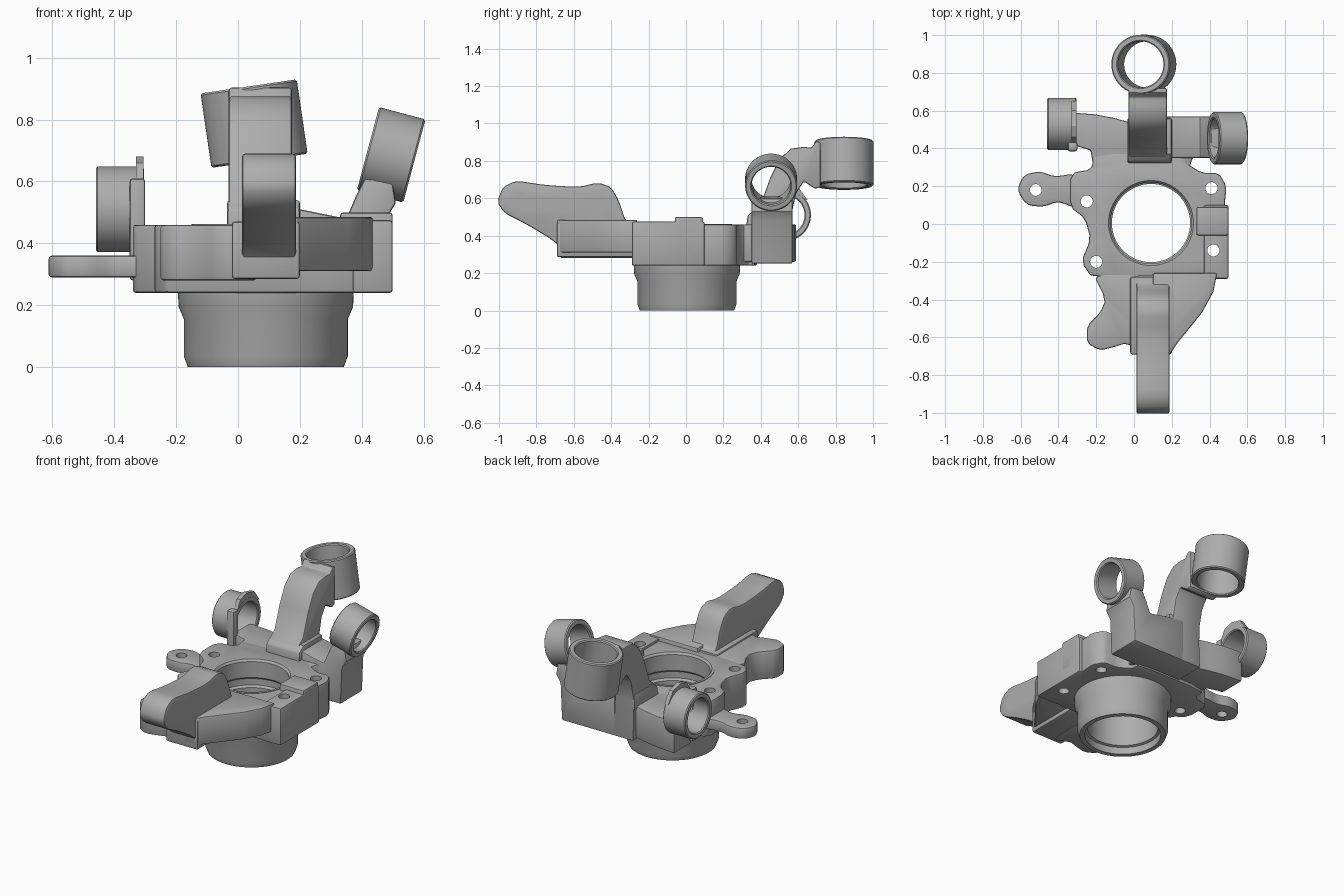
import bpy, bmesh, math
from mathutils import Vector, Matrix

cube = bpy.data.objects.get("Cube")
if cube:
    bpy.data.objects.remove(cube)

steel = bpy.data.materials.new("cast grey metal")
steel.use_nodes = True
GREY = (0.42, 0.42, 0.42, 1)
steel.diffuse_color = GREY
steel.node_tree.nodes["Principled BSDF"].inputs["Base Color"].default_value = GREY


def finish(name, bm):
    """Turn a bmesh into a named, coloured object."""
    bmesh.ops.recalc_face_normals(bm, faces=bm.faces)
    mesh = bpy.data.meshes.new(name)
    bm.to_mesh(mesh)
    bm.free()
    mesh.materials.append(steel)
    obj = bpy.data.objects.new(name, mesh)
    bpy.context.collection.objects.link(obj)
    return obj


def bake(obj):
    """Apply the modifiers of an object."""
    graph = bpy.context.evaluated_depsgraph_get()
    obj_eval = obj.evaluated_get(graph)
    mesh = bpy.data.meshes.new_from_object(obj_eval)
    obj.modifiers.clear()
    obj.data = mesh


def soften(points, rounds):
    """Cut the corners of a closed outline to round it."""
    for _ in range(rounds):
        cut = []
        for i, (u, v) in enumerate(points):
            p, q = points[i - 1], points[(i + 1) % len(points)]
            for s, t in (p, q):
                cut.append((u + (s - u) * 0.2, v + (t - v) * 0.2))
        points = cut
    return points


def prism(name, points, low, high, axis="z", rounds=0, bevel=0.01):
    """Extrude an outline between two levels along an axis."""
    place = {"x": lambda u, v, w: (w, u, v),
             "y": lambda u, v, w: (u, w, v),
             "z": lambda u, v, w: (u, v, w)}[axis]
    bm = bmesh.new()
    base = bm.faces.new([bm.verts.new(place(u, v, low)) for u, v in soften(points, rounds)])
    top = bmesh.ops.extrude_face_region(bm, geom=[base])["geom"]
    shift = Vector(place(0, 0, high - low))
    bmesh.ops.translate(bm, verts=[g for g in top if isinstance(g, bmesh.types.BMVert)], vec=shift)
    obj = finish(name, bm)
    if bevel:
        mod = obj.modifiers.new("soft edges", "BEVEL")
        mod.width = bevel
        mod.segments = 2
        mod.angle_limit = math.radians(40)
        bake(obj)
    return obj


def block(name, x, y, z, bevel=0.01):
    corners = [(x[0], y[0]), (x[1], y[0]), (x[1], y[1]), (x[0], y[1])]
    return prism(name, corners, *z, bevel=bevel)


def lathe(name, profile, centre, direction=(0, 0, 1), steps=64):
    """Revolve a closed (radius, height) profile around a direction."""
    turn = Vector(direction).to_track_quat("Z", "Y").to_matrix().to_4x4()
    bm = bmesh.new()
    loops = []
    for i in range(steps):
        a = math.tau * i / steps
        loops.append([bm.verts.new((r * math.cos(a), r * math.sin(a), h)) for r, h in profile])
    n = len(profile)
    for i in range(steps):
        a, b = loops[i], loops[(i + 1) % steps]
        for j in range(n):
            k = (j + 1) % n
            bm.faces.new((a[j], b[j], b[k], a[k]))
    bm.transform(Matrix.Translation(centre) @ turn)
    return finish(name, bm)


def ring(name, centre, direction, length, outer, inner):
    h, c = length / 2, 0.006
    return lathe(name, [(inner, -h + c), (inner + c, -h), (outer - c, -h), (outer, -h + c),
                        (outer, h - c), (outer - c, h), (inner + c, h), (inner, h - c)],
                 centre, direction)


def drill(parts, centre, radius, direction=(0, 0, 1), length=1):
    """Bore a round hole through the given parts."""
    bm = bmesh.new()
    bmesh.ops.create_cone(bm, cap_ends=True, segments=48, radius1=radius,
                          radius2=radius, depth=length)
    turn = Vector(direction).to_track_quat("Z", "Y").to_matrix().to_4x4()
    bm.transform(Matrix.Translation(centre) @ turn)
    cutter = finish("drill", bm)
    cutter.hide_render = True
    for part in parts:
        mod = part.modifiers.new("hole", "BOOLEAN")
        mod.operation = "DIFFERENCE"
        mod.solver = "EXACT"
        mod.object = cutter
        bake(part)
    bpy.data.objects.remove(cutter)


# Hub sleeve with a stepped bore
HUB = (0.09, 0.005, 0)
lathe("hub_sleeve", [(0.222, 0), (0.252, 0), (0.265, 0.035), (0.265, 0.155), (0.282, 0.195),
                     (0.285, 0.26), (0.24, 0.26), (0.24, 0.463), (0.225, 0.463), (0.215, 0.45),
                     (0.215, 0.35), (0.222, 0.34), (0.222, 0.3), (0.207, 0.29), (0.207, 0.05),
                     (0.222, 0.045)], HUB)

# Main flange around the hub
flange = prism("flange", [(-0.34, 0.27), (-0.34, 0.09), (-0.26, 0.03), (-0.23, -0.08),
                          (-0.28, -0.2), (-0.22, -0.29), (0.42, -0.29), (0.48, -0.25),
                          (0.48, 0.1), (0.49, 0.2), (0.45, 0.27), (0.36, 0.27), (0.28, 0.32),
                          (0.28, 0.38), (-0.22, 0.38), (-0.22, 0.29)], 0.24, 0.46, rounds=1)
pad = block("side_pad", (0.37, 0.5), (-0.29, 0.1), (0.24, 0.475))
boss = block("sensor_boss", (0.33, 0.5), (-0.06, 0.09), (0.3, 0.5))
ear = prism("side_ear", [(-0.3, 0.27), (-0.42, 0.25), (-0.5, 0.28), (-0.585, 0.26), (-0.62, 0.18),
                         (-0.57, 0.1), (-0.48, 0.09), (-0.4, 0.12), (-0.3, 0.08)],
            0.29, 0.36, rounds=2)
drill([flange], HUB, 0.232, length=2)
for x, y in ((-0.25, 0.12), (-0.2, -0.2), (0.42, -0.14), (0.41, 0.19)):
    drill([flange, pad], (x, y, 0.3), 0.032)
drill([ear], (-0.52, 0.18, 0.3), 0.031)
drill([flange, pad, boss], (0.45, 0.005, 0.44), 0.05, (1, 0, 0), 0.3)

# Front apron: lobe on one side, sloping web on the other
prism("front_lobe", [(-0.22, -0.26), (-0.15, -0.4), (-0.18, -0.47), (-0.25, -0.54), (-0.25, -0.63),
                     (-0.18, -0.67), (-0.1, -0.65), (-0.04, -0.63), (0.06, -0.69), (0.06, -0.26)],
      0.28, 0.46, rounds=1)
prism("front_web", [(0.1, -0.26), (0.1, -0.69), (0.19, -0.69), (0.23, -0.63), (0.36, -0.47),
                    (0.42, -0.36), (0.44, -0.26)], 0.31, 0.485)
block("arm_foot", (-0.02, 0.2), (-0.69, -0.28), (0.285, 0.47))

# Front arm with two cross holes
arm = prism("front_arm", [(-0.26, 0.3), (-0.26, 0.46), (-0.32, 0.47), (-0.36, 0.59), (-0.4, 0.66),
                          (-0.47, 0.685), (-0.57, 0.66), (-0.75, 0.67), (-0.91, 0.695),
                          (-0.98, 0.66), (-1.01, 0.58), (-0.97, 0.52), (-0.87, 0.47),
                          (-0.75, 0.4), (-0.68, 0.35), (-0.66, 0.29)],
            0.013, 0.187, "x", rounds=1)
for y, z in ((-0.89, 0.585), (-0.475, 0.57)):
    drill([arm], (0.1, y, z), 0.045, (1, 0, 0))

# Rear block with rounded notches, and the raised shoulder on its left
prism("rear_block", [(-0.2, 0.25), (-0.22, 0.33), (-0.23, 0.39), (-0.33, 0.42), (-0.33, 0.59),
                     (-0.2, 0.58), (-0.1, 0.56), (-0.03, 0.54), (0.17, 0.56), (0.42, 0.55),
                     (0.42, 0.36), (0.31, 0.35), (0.28, 0.25)], 0.26, 0.46)
prism("rear_shoulder", [(0.1, 0.25), (0.1, 0.52), (0.2, 0.51), (0.35, 0.48), (0.38, 0.55),
                        (0.41, 0.61), (0.5, 0.6), (0.51, 0.53), (0.48, 0.48), (0.47, 0.25)],
      0.35, 0.57, "y")

# Curved rear arm
prism("rear_arm", [(0.33, 0.3), (0.33, 0.47), (0.36, 0.54), (0.4, 0.57), (0.45, 0.71),
                   (0.5, 0.81), (0.56, 0.865), (0.63, 0.875), (0.67, 0.87), (0.695, 0.905),
                   (0.72, 0.9), (0.72, 0.66), (0.69, 0.65), (0.63, 0.69), (0.59, 0.63),
                   (0.56, 0.5), (0.57, 0.25), (0.36, 0.25)], -0.03, 0.175, "x")
prism("arm_base", [(0.32, 0.44), (0.33, 0.51), (0.37, 0.54), (0.56, 0.54), (0.56, 0.44)],
      -0.035, 0.2, "x")

# Bushing rings
ring("rear_ring", (0.052, 0.845, 0.787), (-0.035, 0, 0.24), 0.243, 0.157, 0.122)
ring("left_ring", (0.495, 0.455, 0.686), (0.15, 0, -0.04), 0.155, 0.139, 0.104)
ring("right_ring", (-0.382, 0.53, 0.51), (1, 0, 0), 0.155, 0.138, 0.104)
block("right_ring_bracket", (-0.35, -0.3), (0.385, 0.435), (0.28, 0.61))
prism("right_ring_lug", [(0.42, 0.59), (0.46, 0.66), (0.52, 0.68), (0.6, 0.66), (0.65, 0.59),
                         (0.6, 0.61), (0.53, 0.63), (0.47, 0.61)], -0.33, -0.305, "x", bevel=0)

# Smooth the rounded surfaces and keep the edges crisp
for obj in bpy.context.view_layer.objects:
    obj.select_set(obj.type == "MESH" and steel.name in obj.data.materials)
    if obj.select_get():
        bpy.context.view_layer.objects.active = obj
bpy.ops.object.shade_smooth_by_angle(angle=math.radians(32))
